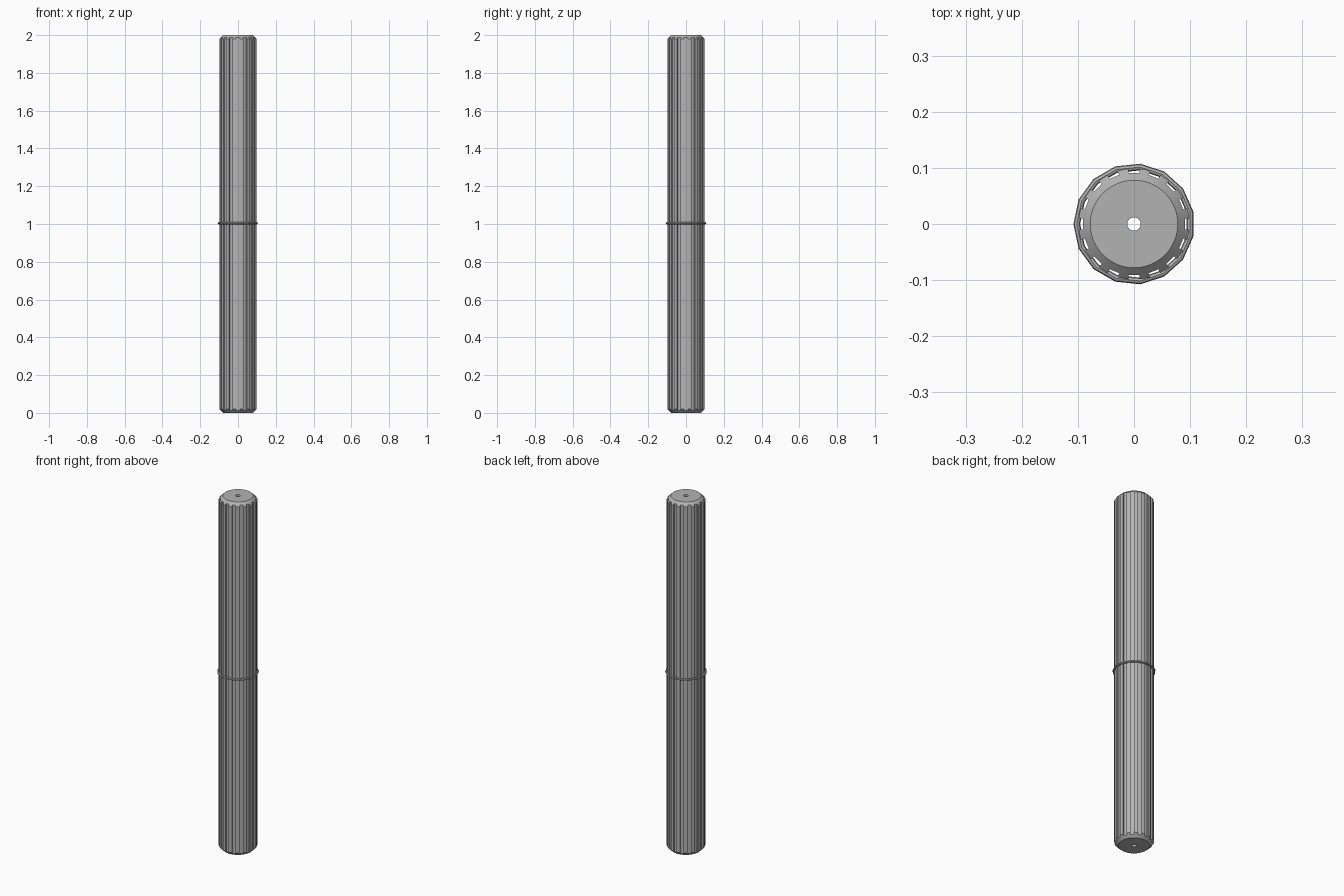
import bpy, bmesh
from math import cos, sin, pi, radians

cube = bpy.data.objects.get("Cube")
if cube:
    bpy.data.objects.remove(cube, do_unlink=True)

steel = bpy.data.materials.new("grey steel")
steel.use_nodes = True
grey = (0.45, 0.45, 0.45, 1)
steel.diffuse_color = grey
steel.node_tree.nodes["Principled BSDF"].inputs["Base Color"].default_value = grey

GROOVES = 16
R, R_END, R_HOLE, CHAMFER = 0.099, 0.078, 0.012, 0.02


def make_object(name, bm):
    bmesh.ops.recalc_face_normals(bm, faces=bm.faces)
    mesh = bpy.data.meshes.new(name)
    bm.to_mesh(mesh)
    bm.free()
    mesh.materials.append(steel)
    obj = bpy.data.objects.new(name, mesh)
    bpy.context.collection.objects.link(obj)
    return obj


def revolve(name, profile, steps, start=0.0):
    """Turn a closed (radius, z) profile around the z axis."""
    bm = bmesh.new()
    rings = []
    for i in range(steps):
        a = start + 2 * pi * i / steps
        rings.append([bm.verts.new((r * cos(a), r * sin(a), z)) for r, z in profile])
    n = len(profile)
    for i in range(steps):
        p, q = rings[i], rings[(i + 1) % steps]
        for j in range(n):
            k = (j + 1) % n
            bm.faces.new((p[j], q[j], q[k], p[k]))
    return make_object(name, bm)


# Chamfered shaft with a bore along its axis
shaft = revolve("splined_shaft", [
    (R_HOLE, 0), (R_END, 0), (R, CHAMFER),
    (R, 2 - CHAMFER), (R_END, 2), (R_HOLE, 2)], 48)

# Lengthwise grooves, cut by a ring of long bars
bm = bmesh.new()
for i in range(GROOVES):
    a = 2 * pi * i / GROOVES
    bar = bmesh.ops.create_cube(bm, size=1)["verts"]
    for v in bar:
        x, y, z = 0.101 + v.co.x * 0.02, v.co.y * 0.019, 1 + v.co.z * 2.2
        v.co = (x * cos(a) - y * sin(a), x * sin(a) + y * cos(a), z)
cutter = make_object("groove_cutter", bm)
cut = shaft.modifiers.new("grooves", 'BOOLEAN')
cut.operation = 'DIFFERENCE'
cut.solver = 'EXACT'
cut.object = cutter
bpy.context.view_layer.objects.active = shaft
bpy.ops.object.modifier_apply(modifier=cut.name)
bpy.data.objects.remove(cutter, do_unlink=True)

# Thin retaining ring around the middle
ring_section = [(0.102 + 0.006 * cos(pi * k / 4), 1.004 + 0.006 * sin(pi * k / 4))
                for k in range(8)]
ring = revolve("middle_ring", ring_section, 15, pi)

for obj in (shaft, ring):
    bpy.ops.object.select_all(action='DESELECT')
    obj.select_set(True)
    bpy.context.view_layer.objects.active = obj
    bpy.ops.object.shade_smooth_by_angle(angle=radians(20))
